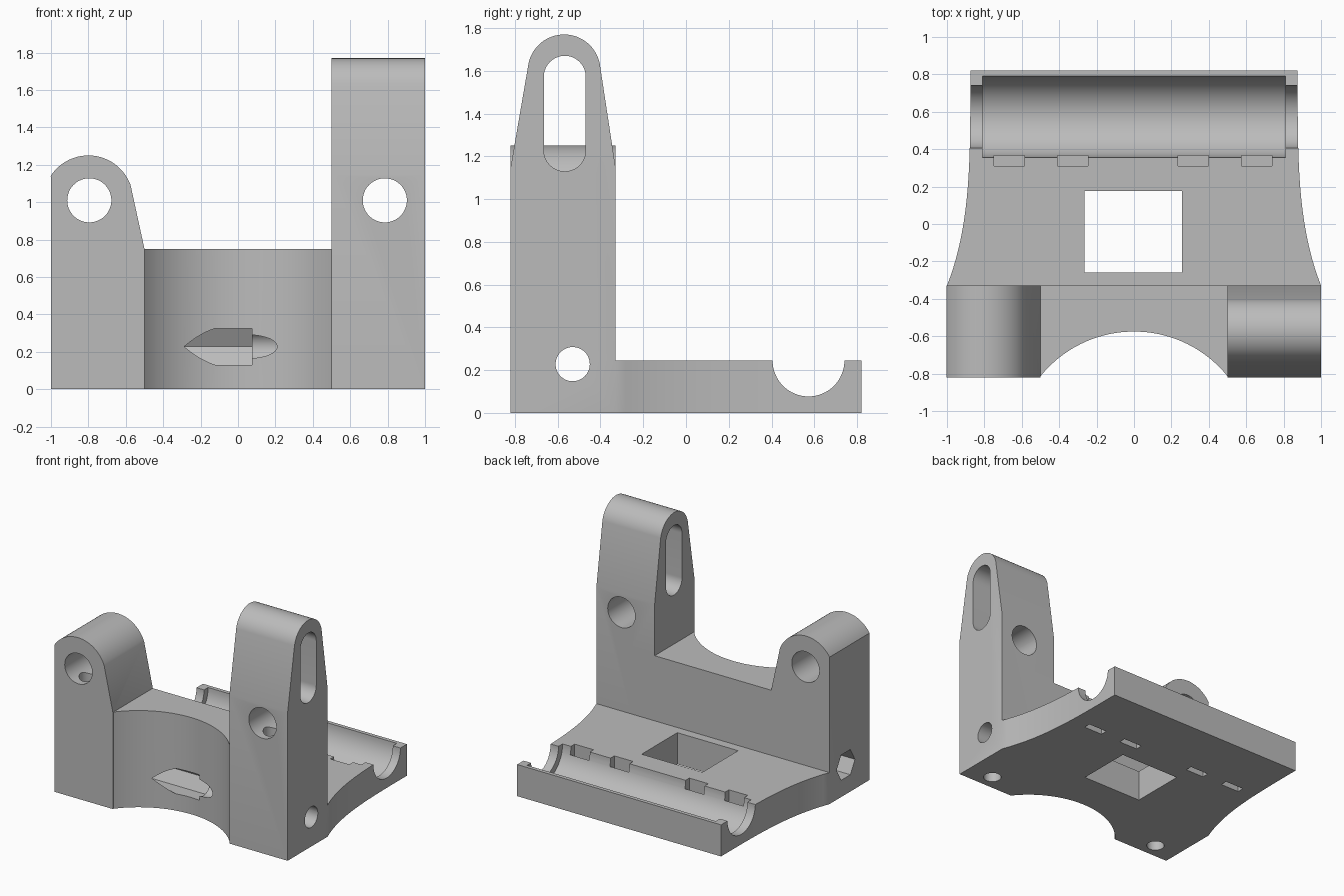
import bpy
import bmesh
import math

if "Cube" in bpy.data.objects:
    bpy.data.objects.remove(bpy.data.objects["Cube"], do_unlink=True)

grey = bpy.data.materials.new("plain_grey")
grey.use_nodes = True
GREY = (0.5, 0.5, 0.5, 1)
grey.diffuse_color = GREY
grey.node_tree.nodes["Principled BSDF"].inputs["Base Color"].default_value = GREY


def arc(cx, cy, r, start, end, n=32):
    """Points on an arc, angles in degrees, both ends included."""
    angles = [math.radians(start + (end - start) * i / n) for i in range(n + 1)]
    return [(cx + r * math.cos(a), cy + r * math.sin(a)) for a in angles]


def circle(cx, cy, r, n=48):
    return arc(cx, cy, r, 0, 360, n)[:-1]


def rect(x0, x1, y0, y1):
    return [(x0, y0), (x1, y0), (x1, y1), (x0, y1)]


def prism(name, outline, axis, lo, hi):
    """Extrude a 2D outline along an axis: X takes (y, z), Y (x, z), Z (x, y)."""
    place = {"X": lambda u, v, t: (t, u, v),
             "Y": lambda u, v, t: (u, t, v),
             "Z": lambda u, v, t: (u, v, t)}[axis]
    bm = bmesh.new()
    a = [bm.verts.new(place(u, v, lo)) for u, v in outline]
    b = [bm.verts.new(place(u, v, hi)) for u, v in outline]
    bm.faces.new(a)
    bm.faces.new(b)
    for i in range(len(a)):
        j = (i + 1) % len(a)
        bm.faces.new((a[i], a[j], b[j], b[i]))
    bmesh.ops.recalc_face_normals(bm, faces=bm.faces)
    mesh = bpy.data.meshes.new(name)
    bm.to_mesh(mesh)
    bm.free()
    mesh.materials.append(grey)
    obj = bpy.data.objects.new(name, mesh)
    bpy.context.collection.objects.link(obj)
    return obj


def combine(body, other, operation):
    """Apply a boolean and discard the second shape."""
    other.hide_render = True
    mod = body.modifiers.new(operation, "BOOLEAN")
    mod.operation, mod.solver, mod.object = operation, "EXACT", other
    bpy.context.view_layer.objects.active = body
    bpy.ops.object.modifier_apply(modifier=mod.name)
    bpy.data.objects.remove(other, do_unlink=True)


FRONT, STEP, BACK = -0.82, -0.33, 0.82
PLATE = 0.245

# Base plate with gently flared sides
flare = []
for i in range(25):
    t = i / 24
    flare.append((0.875 + 0.125 * t ** 3.6, BACK + (STEP - BACK) * t))
side = flare + [(0.9, -0.4)]
outline = side + [(-x, y) for x, y in reversed(side)]
bracket = prism("bracket", outline, "Z", 0, PLATE)

# Centre web with a concave front
R = 0.643
half = math.degrees(math.asin(0.504 / R))
hollow = arc(0, -0.575 - R, R, 90 + half, 90 - half, 48)
web = prism("centre_web", [(0.7, STEP), (-0.7, STEP), (-0.7, -0.6)] + hollow
            + [(0.7, -0.6)], "Z", 0, 0.75)
combine(bracket, web, "UNION")

# Short post, rounded about its bore
short = [(-1, 0), (-0.5, 0), (-0.5, 0.75)] + arc(-0.8, 1.01, 0.24, 20, 147)
combine(bracket, prism("short_post", short + [(-1, 1.12)], "Y", FRONT, STEP), "UNION")

# Tall post, tapered to a rounded top
tall = [(FRONT, 0), (STEP, 0), (STEP, 1.15)] + arc(-0.57, 1.6, 0.17, 12, 168)
combine(bracket, prism("tall_post", tall + [(FRONT, 1.15)], "X", 0.5, 1), "UNION")

# Slot and bores in the posts
slot = arc(-0.567, 1.572, 0.098, 0, 180) + arc(-0.567, 1.228, 0.098, 180, 360)
cuts = [prism("slot_cutter", slot, "X", 0.4, 1.1)]
for x in (-0.795, 0.785):
    cuts.append(prism("bore_cutter", circle(x, 1.01, 0.118), "Y", -0.9, -0.2))
    cuts.append(prism("vertical_bore_cutter", circle(x, -0.7, 0.065), "Z", -0.1, 1.0))

# Cross hole: hexagonal on one side, round on the other
cuts.append(prism("hex_cutter", circle(-0.53, 0.228, 0.113, 6), "X", -1.1, 0.075))
cuts.append(prism("cross_hole_cutter", circle(-0.53, 0.228, 0.08), "X", 0, 1.1))

# Window in the plate
cuts.append(prism("window_cutter", rect(-0.265, 0.257, -0.26, 0.177), "Z", -0.1, 0.4))

# Round channel along the back, narrower at its ends
cuts.append(prism("channel_cutter", circle(0.573, PLATE, 0.217, 64), "X", -0.81, 0.81))
cuts.append(prism("channel_end_cutter", circle(0.573, PLATE, 0.168, 64), "X", -1.1, 1.1))

# Strap slots, sunk from above and from below
for x in (-0.667, -0.327, 0.317, 0.657):
    for lo, hi in ((0.14, 0.4), (-0.1, 0.09)):
        cuts.append(prism("strap_cutter", rect(x - 0.081, x + 0.081, 0.31, 0.365),
                          "Z", lo, hi))

for cutter in cuts:
    combine(bracket, cutter, "DIFFERENCE")

bpy.ops.object.select_all(action="DESELECT")
bracket.select_set(True)
bpy.context.view_layer.objects.active = bracket
bpy.ops.object.shade_smooth_by_angle(angle=math.radians(25))
